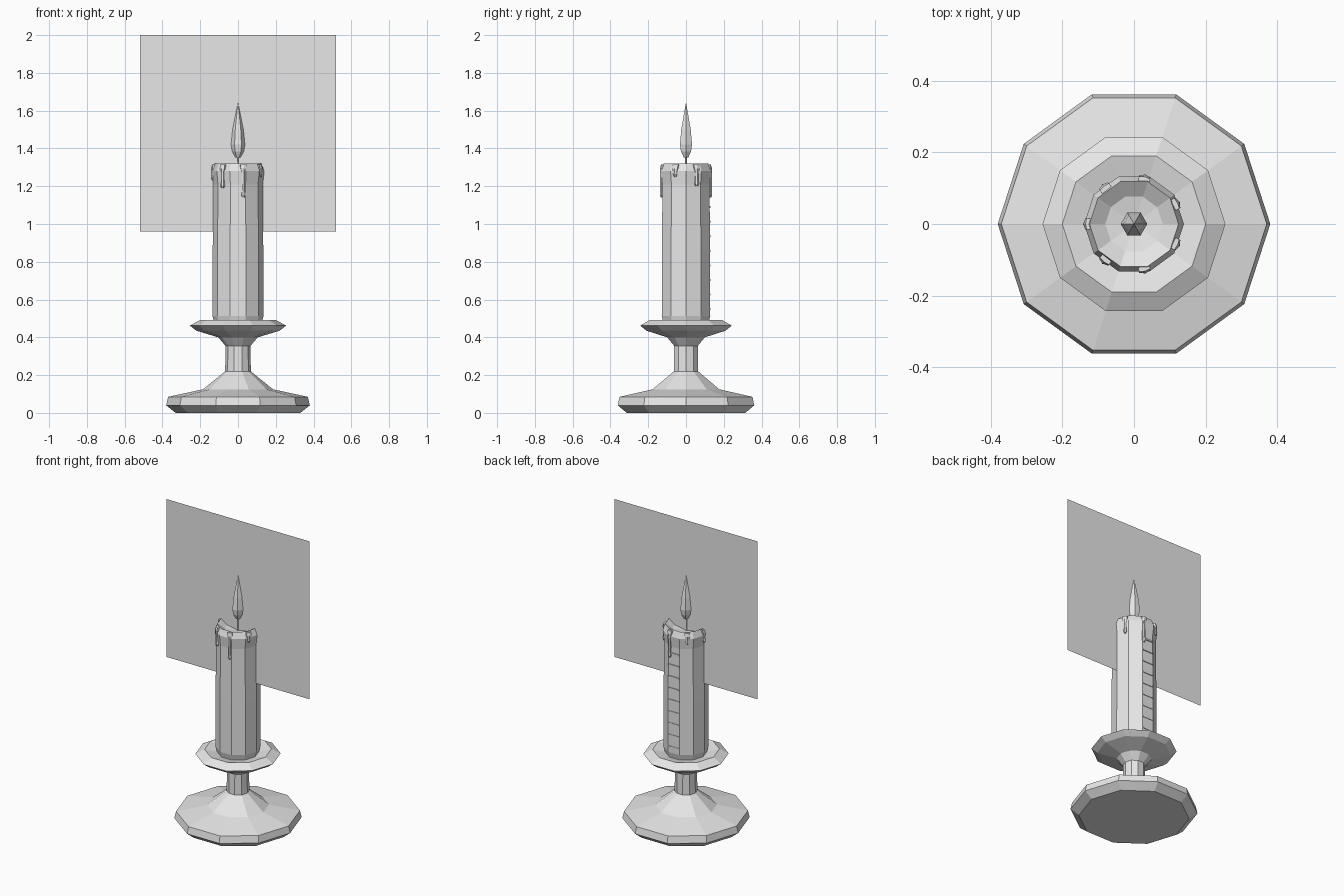
import bpy, bmesh, math
from mathutils import Matrix, Vector

if "Cube" in bpy.data.objects:
    bpy.data.objects.remove(bpy.data.objects["Cube"])

grey = bpy.data.materials.new("plain grey")
grey.diffuse_color = (0.8, 0.8, 0.8, 1)
grey.use_nodes = True
grey.node_tree.nodes["Principled BSDF"].inputs["Base Color"].default_value = grey.diffuse_color


def add_object(name, bm, recalc=True):
    if recalc:
        bmesh.ops.recalc_face_normals(bm, faces=bm.faces)
    mesh = bpy.data.meshes.new(name)
    bm.to_mesh(mesh)
    bm.free()
    mesh.materials.append(grey)
    obj = bpy.data.objects.new(name, mesh)
    bpy.context.collection.objects.link(obj)
    return obj


def lathe(name, profile, sides, offset=(0, 0), squash=1.0):
    """Faceted turned part; profile runs (radius, z), both ends are closed."""
    bm = bmesh.new()
    rings = []
    for r, z in profile:
        if r == 0:
            rings.append([bm.verts.new((offset[0], offset[1], z))] * sides)
        else:
            rings.append([bm.verts.new((
                offset[0] + r * math.cos(math.tau * i / sides),
                offset[1] + r * squash * math.sin(math.tau * i / sides), z))
                for i in range(sides)])
    for low, high in zip(rings, rings[1:]):
        for i in range(sides):
            j = (i + 1) % sides
            corners = dict.fromkeys((low[i], low[j], high[j], high[i]))
            bm.faces.new(list(corners))
    if profile[0][0] > 0:
        bm.faces.new(rings[0][::-1])
    if profile[-1][0] > 0:
        bm.faces.new(rings[-1])
    return add_object(name, bm)


# Holder: foot, stem and drip dish in one turned piece
lathe("candle_holder", [
    (0.33, 0), (0.38, 0.04), (0.37, 0.085), (0.185, 0.125), (0.068, 0.22),
    (0.066, 0.355), (0.105, 0.40), (0.22, 0.435), (0.255, 0.462),
    (0.20, 0.492), (0.13, 0.475)], 10)

# Candle body with a melted hollow at the top
lathe("candle", [
    (0.125, 0.475), (0.135, 0.512), (0.134, 0.85), (0.131, 1.21),
    (0.139, 1.28), (0.124, 1.32), (0.08, 1.29), (0, 1.275)], 10)

# Wick and flame
lathe("wick", [(0.006, 1.27), (0.005, 1.37)], 5, offset=(-0.003, 0))
lathe("flame", [
    (0.014, 1.353), (0.031, 1.385), (0.037, 1.42), (0.029, 1.50),
    (0.012, 1.585), (0, 1.645)], 6)

# Wax drips, evenly spaced around the rim, each with its own lower end
drip_ends = [1.23, 1.19, 1.14, 1.25, 1.20, 1.14, 1.24]
for k, end in enumerate(drip_ends):
    bm = bmesh.new()
    # half-widths and thickness: wide at the rim, thin neck, rounded bulb
    shape = [(1.315, 0.016, 0.007), (1.295, 0.016, 0.013),
             (1.27, 0.008, 0.012), (end + 0.03, 0.008, 0.012),
             (end + 0.013, 0.011, 0.014), (end, 0.005, 0.009)]
    if end > 1.235:
        del shape[3]
    rings = []
    for z, w, t in shape:
        section = [(0.121, -w), (0.128 + t * 0.6, -w), (0.128 + t, 0),
                   (0.128 + t * 0.6, w), (0.121, w)]
        rings.append([bm.verts.new((x, y, z)) for x, y in section])
    for a, b in zip(rings, rings[1:]):
        for i in range(5):
            j = (i + 1) % 5
            bm.faces.new((a[i], a[j], b[j], b[i]))
    bm.faces.new(rings[0])
    bm.faces.new(rings[-1][::-1])
    bm.transform(Matrix.Rotation(math.pi + math.tau * k / 7, 4, 'Z'))
    add_object(f"wax_drip_{k + 1}", bm)

# Row of thin marks up the rear facet
bm = bmesh.new()
for k in range(9):
    z = 0.55 + k * 0.077
    bmesh.ops.create_cube(bm, size=1, matrix=Matrix.Translation((0, 0.127, z))
                          @ Matrix.Diagonal((0.08, 0.008, 0.011, 1)))
add_object("rear_marks", bm)

# Flat glow card standing through the flame
bm = bmesh.new()
corners = [(-0.52, 0.96), (0.52, 0.96), (0.52, 2.0), (-0.52, 2.0)]
bm.faces.new([bm.verts.new((x, 0, z)) for x, z in corners])
add_object("glow_card", bm, recalc=False)
